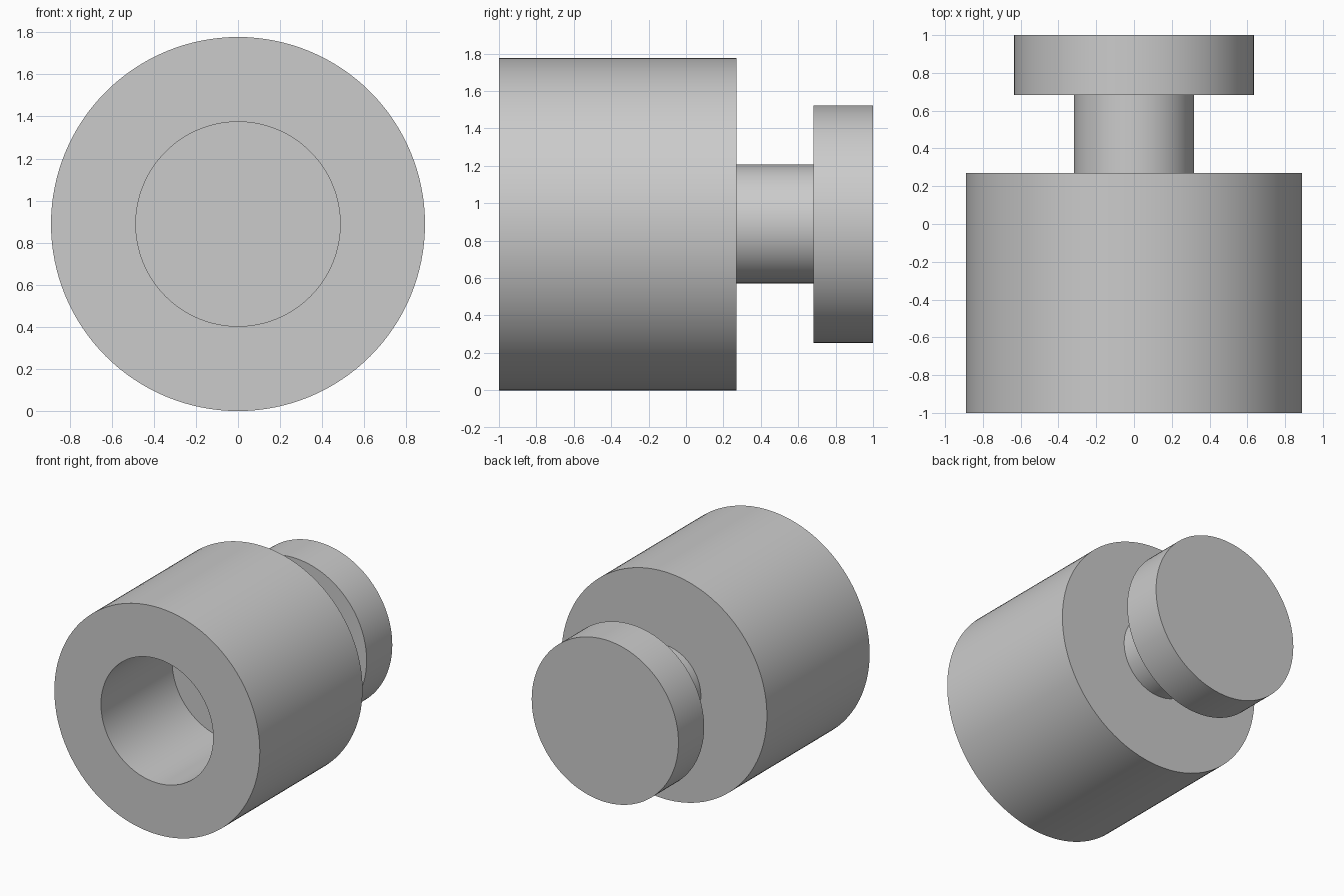
import bpy
import bmesh
import math
from mathutils import Vector

default = bpy.data.objects.get("Cube")
if default:
    bpy.data.objects.remove(default, do_unlink=True)

# Proportions, all multiples of one unit
UNIT = 2 / 6.3
BODY_R, NECK_R, FLANGE_R, BORE_R = (k * UNIT for k in (2.8, 1.0, 2.0, 1.53))
FRONT, BACK = -1.0, 1.0
BORE_END = FRONT + 2.77 * UNIT
BODY_END = FRONT + 4 * UNIT
FLANGE_START = BACK - UNIT
SEGMENTS = 128

grey = bpy.data.materials.new("plain grey")
grey.use_nodes = True
colour = (0.6, 0.6, 0.6, 1)
grey.diffuse_color = colour
grey.node_tree.nodes["Principled BSDF"].inputs["Base Color"].default_value = colour


def lathe(name, profile, material):
    """Turn a (radius, y) profile around the y axis."""
    bm = bmesh.new()
    verts = [bm.verts.new((r, y, 0)) for r, y in profile]
    edges = [bm.edges.new(pair) for pair in zip(verts, verts[1:])]
    bmesh.ops.spin(bm, geom=verts + edges, cent=(0, 0, 0), axis=(0, 1, 0),
                   angle=math.tau, steps=SEGMENTS, use_merge=False)
    bmesh.ops.remove_doubles(bm, verts=bm.verts, dist=0.0001)
    bmesh.ops.recalc_face_normals(bm, faces=bm.faces)
    mesh = bpy.data.meshes.new(name)
    bm.to_mesh(mesh)
    bm.free()
    mesh.materials.append(material)
    obj = bpy.data.objects.new(name, mesh)
    bpy.context.collection.objects.link(obj)
    obj.location = Vector((0, 0, BODY_R))
    bpy.ops.object.select_all(action="DESELECT")
    obj.select_set(True)
    bpy.context.view_layer.objects.active = obj
    bpy.ops.object.shade_smooth_by_angle(angle=math.radians(30))
    return obj


# Blind bore, thick body, narrow neck and end flange as one turned solid
lathe("turned_knob", [
    (0, BORE_END), (BORE_R, BORE_END),
    (BORE_R, FRONT), (BODY_R, FRONT),
    (BODY_R, BODY_END), (NECK_R, BODY_END),
    (NECK_R, FLANGE_START), (FLANGE_R, FLANGE_START),
    (FLANGE_R, BACK), (0, BACK),
], grey)
